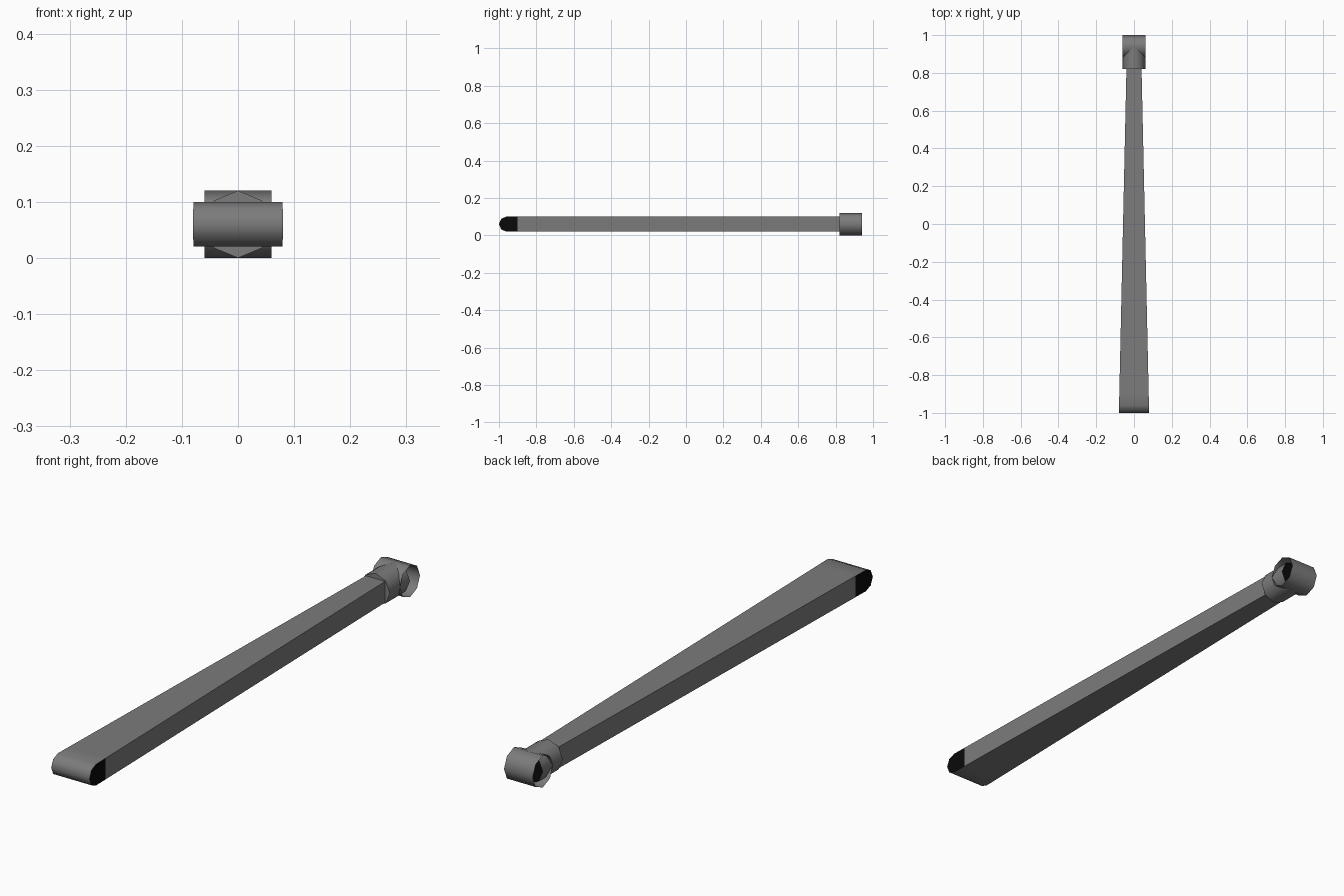
import bpy, bmesh, math
from mathutils import Vector

if "Cube" in bpy.data.objects:
    bpy.data.objects.remove(bpy.data.objects["Cube"])


def material(name, rgb):
    m = bpy.data.materials.new(name)
    m.diffuse_color = (*rgb, 1)
    m.use_nodes = True
    m.node_tree.nodes["Principled BSDF"].inputs["Base Color"].default_value = m.diffuse_color
    return m


GREY = material("grey metal", (0.2, 0.2, 0.2))
BLACK = material("black end", (0.003, 0.003, 0.003))


def finish(name, bm, fix_normals=True):
    if fix_normals:
        bmesh.ops.recalc_face_normals(bm, faces=bm.faces)
    me = bpy.data.meshes.new(name)
    bm.to_mesh(me)
    bm.free()
    ob = bpy.data.objects.new(name, me)
    bpy.context.collection.objects.link(ob)
    me.materials.append(GREY)
    me.materials.append(BLACK)
    bpy.ops.object.select_all(action='DESELECT')
    ob.select_set(True)
    bpy.context.view_layer.objects.active = ob
    bpy.ops.object.shade_smooth_by_angle(angle=math.radians(50))
    return ob


def half_width(y):
    return 0.08 + (0.04 - 0.08) * (y + 1) / 1.82


# tapered arm with rounded wide end and black side plates at that end
bm = bmesh.new()
nose = [(-0.96 + 0.04 * math.cos(a), 0.06 + 0.04 * math.sin(a))
        for a in [math.radians(90 + 45 * i) for i in range(5)]]
profile = [(-0.9, 0.10)] + nose + [(-0.9, 0.02)]
sides = []
for s in (-1, 1):
    end = [bm.verts.new((s * half_width(y), y, z)) for y, z in profile]
    tip = [bm.verts.new((s * 0.04, 0.82, z)) for z in (0.02, 0.10)]
    f = bm.faces.new(end)
    f.material_index = 1
    bm.faces.new([end[0], end[-1], tip[0], tip[1]])
    sides.append(end + tip)
left, right = sides
n = len(left)
for i in range(n):
    j = (i + 1) % n
    bm.faces.new([left[i], left[j], right[j], right[i]])
finish("tapered_arm", bm)


# eight-sided sleeve, with a vertex at the top
def sleeve(name, start, axis, across, length, caps=()):
    bm = bmesh.new()
    rings = []
    for d in (0, length):
        rings.append([bm.verts.new(start + axis * d + 0.06 * (
            across * math.cos(k * math.pi / 4) + Vector((0, 0, math.sin(k * math.pi / 4)))))
            for k in range(8)])
    for k in range(8):
        j = (k + 1) % 8
        bm.faces.new([rings[0][k], rings[0][j], rings[1][j], rings[1][k]])
    for ring, mat in caps:
        bm.faces.new(rings[ring]).material_index = mat
    finish(name, bm)


X, Y = Vector((1, 0, 0)), Vector((0, 1, 0))
# socket holding the narrow arm end, and the open cross tube
sleeve("arm_socket", Vector((0, 0.82, 0.06)), Y, X, 0.12, [(0, 0), (1, 1)])
sleeve("cross_tube", Vector((-0.06, 0.94, 0.06)), X, Y, 0.12)
